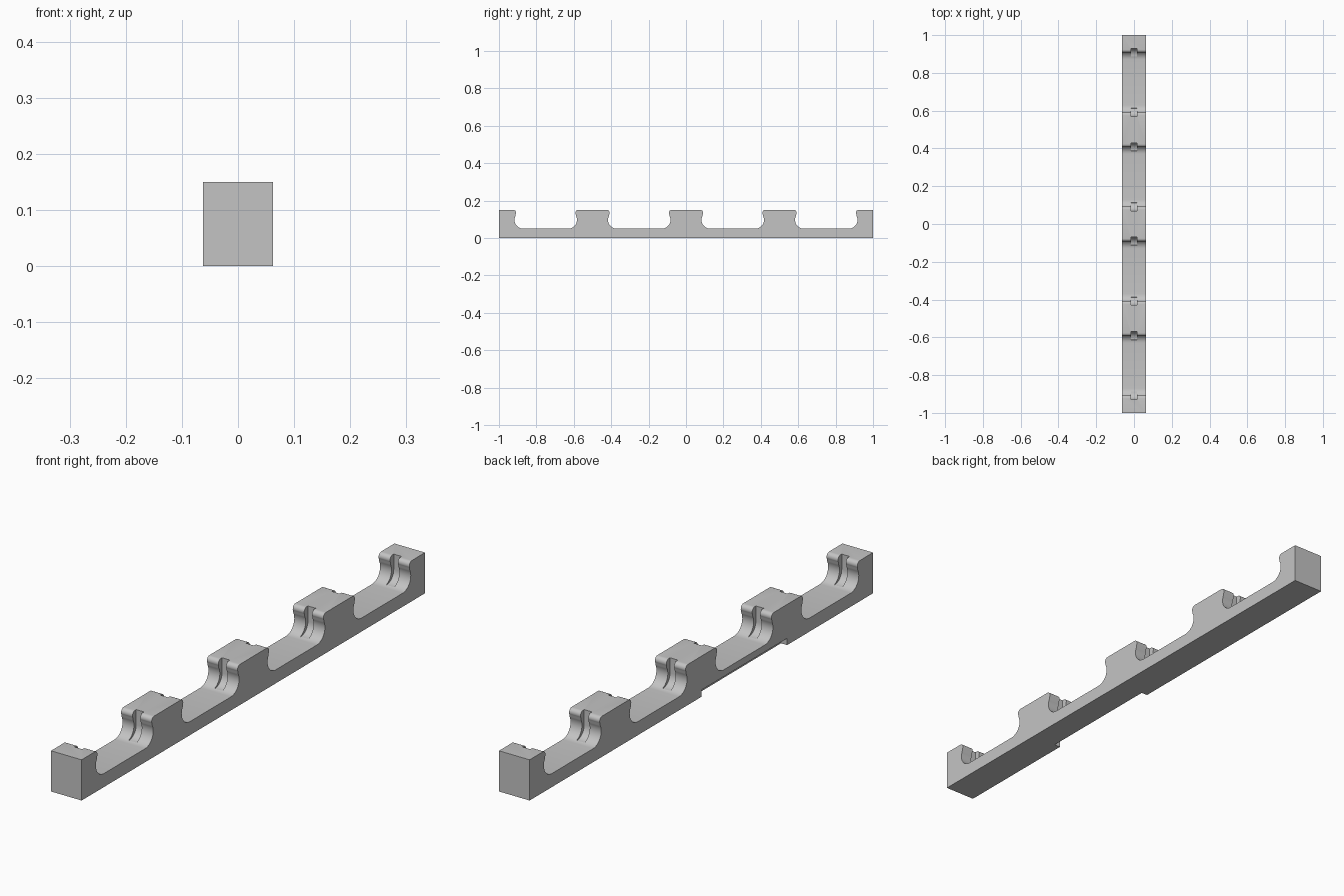
import bpy, bmesh, math

if "Cube" in bpy.data.objects:
    bpy.data.objects.remove(bpy.data.objects["Cube"])

HALF_W, TOP, FLOOR = 0.0625, 0.15, 0.05
CENTRES = [-1.0, -0.5, 0.0, 0.5, 1.0]

grey = bpy.data.materials.new("plain grey")
grey.diffuse_color = (0.55, 0.55, 0.55, 1)
grey.use_nodes = True
grey.node_tree.nodes["Principled BSDF"].inputs["Base Color"].default_value = grey.diffuse_color


def arc(cu, cz, r, a0, a1, n):
    """Points on an arc, angles in degrees."""
    return [(cu + r * math.cos(math.radians(a0 + (a1 - a0) * i / n)),
             cz + r * math.sin(math.radians(a0 + (a1 - a0) * i / n)))
            for i in range(n + 1)]


def prism(name, outline, x0, x1):
    """Extrude a (y, z) outline along x."""
    bm = bmesh.new()
    face = bm.faces.new([bm.verts.new((x0, y, z)) for y, z in outline])
    ext = bmesh.ops.extrude_face_region(bm, geom=[face])
    moved = [v for v in ext["geom"] if isinstance(v, bmesh.types.BMVert)]
    bmesh.ops.translate(bm, verts=moved, vec=(x1 - x0, 0, 0))
    bmesh.ops.recalc_face_normals(bm, faces=bm.faces)
    mesh = bpy.data.meshes.new(name)
    bm.to_mesh(mesh)
    bm.free()
    mesh.materials.append(grey)
    obj = bpy.data.objects.new(name, mesh)
    bpy.context.collection.objects.link(obj)
    return obj


def cut(target, cutter):
    """Subtract the cutter and remove it."""
    mod = target.modifiers.new("cut", "BOOLEAN")
    mod.operation, mod.solver, mod.object = "DIFFERENCE", "EXACT", cutter
    bpy.context.view_layer.objects.active = target
    bpy.ops.object.modifier_apply(modifier=mod.name)
    bpy.data.objects.remove(cutter, do_unlink=True)


# One flank of a post: rounded lip, shallow undercut, fillet into the floor
flank = (arc(0.077, 0.135, 0.015, 90, -35, 8)
         + arc(0.13, 0.097, 0.047, 150, 270, 12))

# Side outline of the whole rack
outline = [(-1, 0)]
for c in CENTRES:
    if c > -1:
        outline += [(c - u, z) for u, z in reversed(flank)]
    else:
        outline.append((-1, TOP))
    if c < 1:
        outline += [(c + u, z) for u, z in flank]
    else:
        outline.append((1, TOP))
outline.append((1, 0))
rack = prism("holder_rack", outline, -HALF_W, HALF_W)

# Narrow slot down the middle of every flank
slot = ([(0.07, 0.17)] + arc(0.112, 0.094, 0.042, 180, 270, 8)
        + [(0.118, 0.056), (0.118, 0.17)])
for c in CENTRES:
    for s in (-1, 1):
        if abs(c + s * 0.1) < 1:
            cut(rack, prism("slot_cutter", [(c + s * u, z) for u, z in slot],
                            -0.016, 0.016))

# Finger notch along the lower left edge
cut(rack, prism("notch_cutter", [(-0.5, -0.02), (0, -0.02), (0, 0.025), (-0.5, 0.025)],
                -0.08, -0.0375))

# Smooth curves, sharp edges
bpy.ops.object.select_all(action="DESELECT")
rack.select_set(True)
bpy.context.view_layer.objects.active = rack
bpy.ops.object.shade_smooth_by_angle(angle=math.radians(30))
